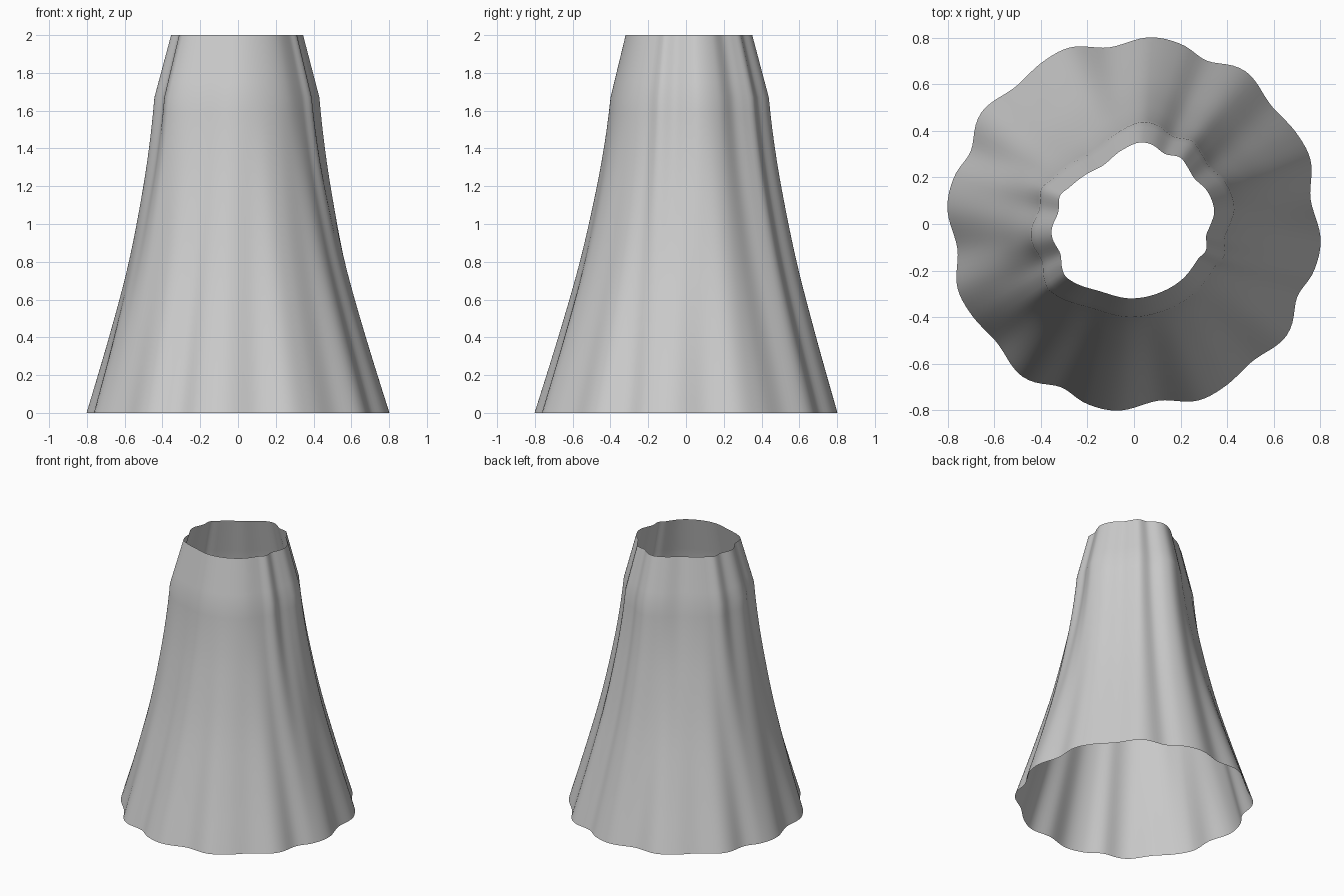
import bpy
import bmesh
from math import cos, sin, radians

cube = bpy.data.objects.get("Cube")
if cube:
    bpy.data.objects.remove(cube, do_unlink=True)

SEGMENTS = 180
BEND = 1.67      # height of the soft shoulder
FLARE = 1.25     # size of the shoulder relative to the waist

# Waist outline: (angle in degrees, radius)
waist = [(0, .33), (9, .349), (24, .345), (37, .325), (47, .336), (55, .348),
         (66, .329), (77, .349), (86, .351), (99, .322), (117, .285),
         (133, .295), (150, .318), (159, .34), (171, .329), (183, .353),
         (190, .356), (202, .341), (211, .361), (218, .37), (243, .324),
         (267, .32), (290, .315), (312, .315), (331, .313), (340, .329),
         (351, .314)]

# Hem outline: one quarter of the waves, repeated around
quarter = [(8, .766), (20, .807), (29, .8), (41, .779), (52, .811),
           (57, .806), (66, .768), (75, .798), (85, .805)]
hem = [(a + turn, r) for turn in range(0, 360, 90) for a, r in quarter]

# How far the cloth has opened from shoulder to hem, by height
opening = [(0, 1), (.4, .69), (.8, .405), (1.2, .18), (1.45, .07), (BEND, 0)]


def hermite(points, x):
    """Smooth curve through sorted points; x lies between inner points."""
    i = max(k for k in range(1, len(points) - 2) if points[k][0] <= x)
    (xa, ya), (xb, yb), (xc, yc), (xd, yd) = points[i - 1:i + 3]
    h = xc - xb
    t = (x - xb) / h
    mb, mc = h * (yc - ya) / (xc - xa), h * (yd - yb) / (xd - xb)
    return (yb + t * mb + t * t * (3 * (yc - yb) - 2 * mb - mc)
            + t ** 3 * (2 * (yb - yc) + mb + mc))


def closed_outline(points):
    """Radius at every segment of a closed polar outline."""
    before = [(a - 360, r) for a, r in points[-3:]]
    after = [(a + 360, r) for a, r in points[:3]]
    loop = before + points + after
    return [hermite(loop, k * 360 / SEGMENTS) for k in range(SEGMENTS)]


# Radii of every ring, hem to waist
waist_r, hem_r = closed_outline(waist), closed_outline(hem)
(za, ta), (zb, tb) = opening[:2]
curve = [(za - zb, 2 * ta - tb)] + opening + [(BEND + .2, -.04)]
rings = []
STEPS = 20
for k in range(STEPS + 1):
    z = BEND * k / STEPS
    t = hermite(curve, min(z, BEND - .0001))
    rings.append((z, [FLARE * w * (1 - t) + h * t
                      for w, h in zip(waist_r, hem_r)]))
for k in range(1, 5):
    t = k / 4
    rings.append((BEND + (2 - BEND) * t,
                  [w * (FLARE + (1 - FLARE) * t) for w in waist_r]))

# Skirt: open lofted cloth surface
bm = bmesh.new()
lofts = []
for z, radii in rings:
    lofts.append([bm.verts.new((r * cos(radians(k * 360 / SEGMENTS)),
                                r * sin(radians(k * 360 / SEGMENTS)), z))
                  for k, r in enumerate(radii)])
for low, high in zip(lofts, lofts[1:]):
    for k in range(SEGMENTS):
        n = (k + 1) % SEGMENTS
        bm.faces.new((low[k], low[n], high[n], high[k])).smooth = True
mesh = bpy.data.meshes.new("skirt")
bm.to_mesh(mesh)
bm.free()
skirt = bpy.data.objects.new("skirt", mesh)
bpy.context.collection.objects.link(skirt)

# Plain grey cloth
cloth = bpy.data.materials.new("grey_cloth")
cloth.use_nodes = True
colour = (.6, .6, .6, 1)
cloth.diffuse_color = colour
cloth.node_tree.nodes["Principled BSDF"].inputs["Base Color"].default_value = colour
mesh.materials.append(cloth)
